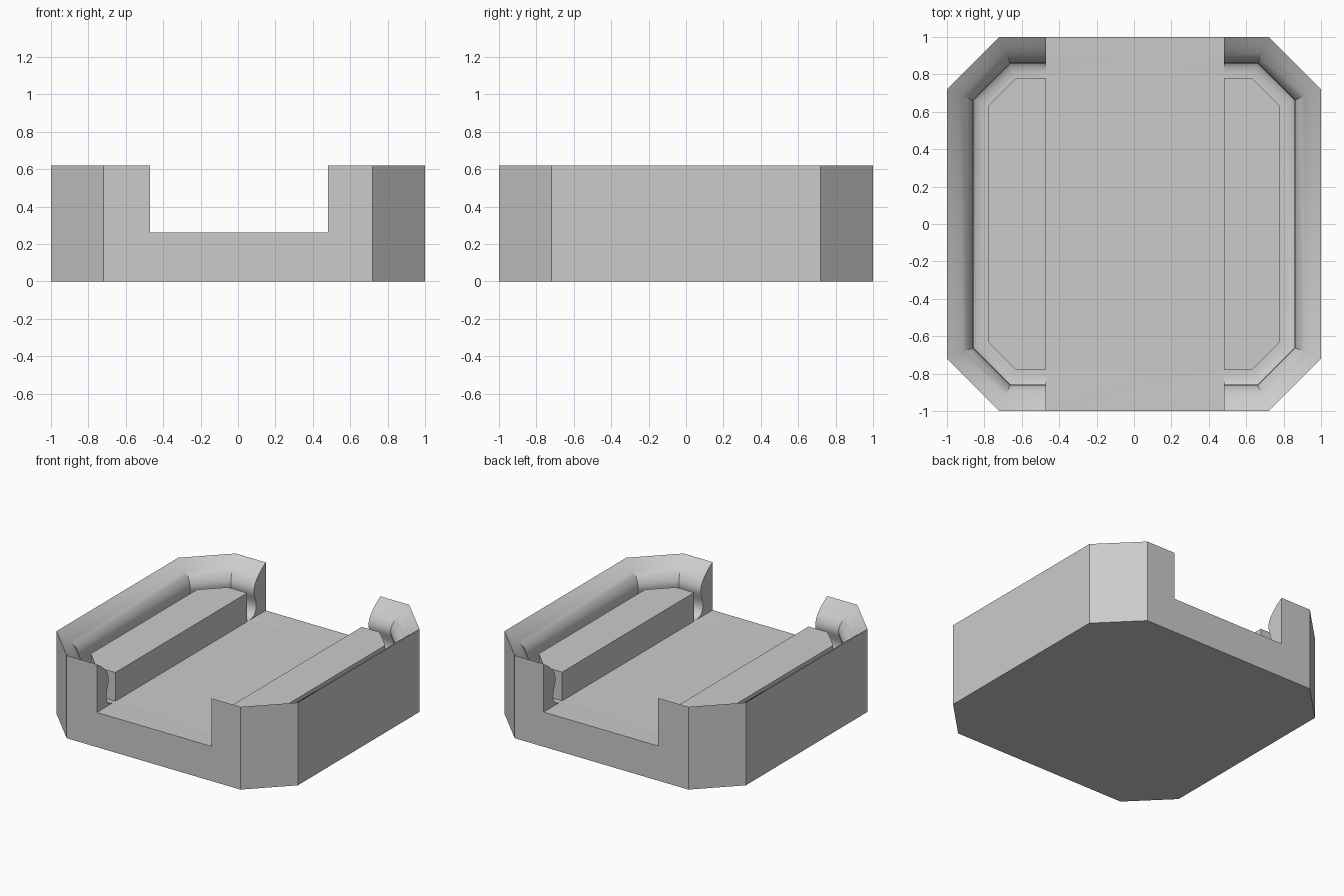
import bpy
import bmesh

cube = bpy.data.objects.get("Cube")
if cube:
    bpy.data.objects.remove(cube, do_unlink=True)

HEIGHT, FLOOR, ISLAND = 0.62, 0.26, 0.475

grey = bpy.data.materials.new("light grey")
grey.use_nodes = True
colour = (0.6, 0.6, 0.6, 1)
grey.diffuse_color = colour
grey.node_tree.nodes["Principled BSDF"].inputs["Base Color"].default_value = colour


def octagon(bm, inset, z):
    """Chamfered square ring, moved inwards evenly by inset."""
    a, b = 1 - inset, 0.72 - 0.414 * inset
    corners = [(a, -b), (a, b), (b, a), (-b, a), (-a, b), (-a, -b), (-b, -a), (b, -a)]
    return [bm.verts.new((x, y, z)) for x, y in corners]


def make_object(name, bm):
    bmesh.ops.recalc_face_normals(bm, faces=bm.faces)
    mesh = bpy.data.meshes.new(name)
    bm.to_mesh(mesh)
    bm.free()
    mesh.materials.append(grey)
    obj = bpy.data.objects.new(name, mesh)
    bpy.context.collection.objects.link(obj)
    return obj


# Section of the wall as (inset, height): outside, rounded lip, undercut groove, island
profile = [
    (0, 0), (0, HEIGHT),
    (0.05, 0.587), (0.085, 0.558), (0.11, 0.532), (0.128, 0.505),
    (0.139, 0.475), (0.141, 0.45), (0.136, 0.425), (0.125, 0.395),
    (0.116, 0.365), (0.113, 0.335), (0.119, 0.305), (0.135, 0.28),
    (0.16, 0.266), (0.19, FLOOR), (0.22, FLOOR), (0.22, ISLAND),
]

# Tray body lofted from the section
bm = bmesh.new()
rings = [octagon(bm, inset, z) for inset, z in profile]
for low, high in zip(rings, rings[1:]):
    for i in range(8):
        j = (i + 1) % 8
        bm.faces.new((low[i], low[j], high[j], high[i]))
bm.faces.new(rings[0])
bm.faces.new(rings[-1])
body = make_object("tray_body", bm)

# Channel running front to back
bm = bmesh.new()
bmesh.ops.create_cube(bm, size=1)
for v in bm.verts:
    v.co.x = 0.48 if v.co.x > 0 else -0.47
    v.co.y *= 3
    v.co.z = 1 if v.co.z > 0 else FLOOR
cutter = make_object("channel_cutter", bm)
cutter.hide_render = True

cut = body.modifiers.new("channel", 'BOOLEAN')
cut.operation = 'DIFFERENCE'
cut.solver = 'EXACT'
cut.object = cutter

# Apply the cut, then smooth only the rounded groove
bpy.ops.object.select_all(action='DESELECT')
body.select_set(True)
bpy.context.view_layer.objects.active = body
bpy.ops.object.modifier_apply(modifier=cut.name)
bpy.data.objects.remove(cutter, do_unlink=True)
bpy.ops.object.shade_smooth_by_angle(angle=0.52)
